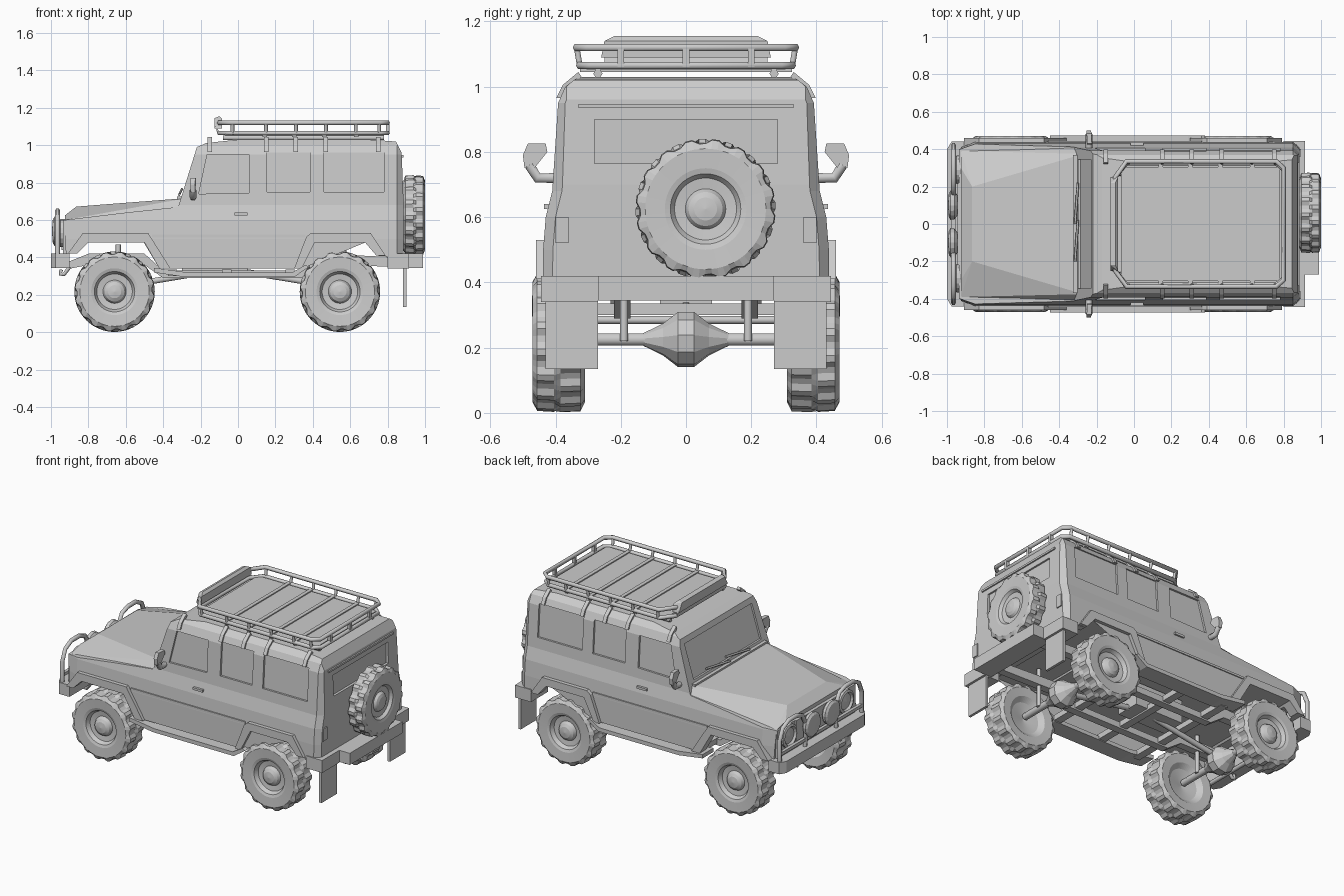
import bpy, bmesh, math
from mathutils import Vector

if "Cube" in bpy.data.objects:
    bpy.data.objects.remove(bpy.data.objects["Cube"])


def finish(name, bm):
    bmesh.ops.recalc_face_normals(bm, faces=bm.faces[:])
    me = bpy.data.meshes.new(name)
    bm.to_mesh(me)
    bm.free()
    ob = bpy.data.objects.new(name, me)
    bpy.context.collection.objects.link(ob)
    return ob


def hull(name, pts):
    bm = bmesh.new()
    vs = [bm.verts.new(p) for p in pts]
    bmesh.ops.convex_hull(bm, input=vs)
    return finish(name, bm)


def box(name, x, y, z):
    return hull(name, [(a, b, c) for a in x for b in y for c in z])


def prism_bm(profile, y0, y1):
    bm = bmesh.new()
    a = [bm.verts.new((x, y0, z)) for x, z in profile]
    b = [bm.verts.new((x, y1, z)) for x, z in profile]
    n = len(a)
    bm.faces.new(a)
    bm.faces.new(b[::-1])
    for i in range(n):
        bm.faces.new((a[i], b[i], b[(i + 1) % n], a[(i + 1) % n]))
    return bm


def bake(ob):
    dg = bpy.context.evaluated_depsgraph_get()
    return bpy.data.meshes.new_from_object(ob.evaluated_get(dg))


def tube(name, pts, r, closed=False):
    cu = bpy.data.curves.new(name, 'CURVE')
    cu.dimensions = '3D'
    cu.bevel_depth, cu.bevel_resolution, cu.use_fill_caps = r, 1, True
    sp = cu.splines.new('POLY')
    sp.points.add(len(pts) - 1)
    for p, co in zip(sp.points, pts):
        p.co = (*co, 1)
    sp.use_cyclic_u = closed
    tmp = bpy.data.objects.new(name + "_path", cu)
    bpy.context.collection.objects.link(tmp)
    me = bake(tmp)
    bpy.data.objects.remove(tmp)
    ob = bpy.data.objects.new(name, me)
    bpy.context.collection.objects.link(ob)
    return ob


def lathe(name, centre, axis, profile, n=16, tread=False):
    # profile is (radius, offset along axis); tread notches the outer rows
    ax, c = Vector(axis), Vector(centre)
    a = ax.orthogonal().normalized()
    b = ax.cross(a)
    bm = bmesh.new()
    rings = []
    for k, (r, u) in enumerate(profile):
        ring = []
        for i in range(n):
            notch = tread and r > 0.2 and ((i + 2 * (u > 0.01)) // 2) % 2
            rr = max(r, 0.001) * (0.945 if notch else 1)
            t = 2 * math.pi * i / n
            ring.append(bm.verts.new(c + ax * u + (a * math.cos(t) + b * math.sin(t)) * rr))
        rings.append(ring)
    for p, q in zip(rings, rings[1:]):
        for i in range(n):
            j = (i + 1) % n
            bm.faces.new((p[i], p[j], q[j], q[i]))
    bm.faces.new(rings[0])
    bm.faces.new(rings[-1])
    return finish(name, bm)


def cut(ob, cutter):
    m = ob.modifiers.new("cut", 'BOOLEAN')
    m.object, m.operation, m.solver = cutter, 'DIFFERENCE', 'EXACT'
    me = bake(ob)
    ob.modifiers.clear()
    ob.data = me
    bpy.data.objects.remove(cutter)


# Body shell: side profile, sliced and narrowed by height
WIDTH = [(0.34, .44), (0.5, .438), (0.6, .43), (0.68, .41), (0.95, .392), (1.0, .37), (1.03, .33)]


def half_width(x, z):
    w = WIDTH[0][1]
    for (z0, w0), (z1, w1) in zip(WIDTH, WIDTH[1:]):
        if z >= z0:
            w = w0 + (w1 - w0) * min((z - z0) / (z1 - z0), 1)
    w -= 0.03 * min(max((x - .85) / .035, 0), 1)
    return w - 0.03 * min(max((-.85 - x) / .08, 0), 1)


bm = prism_bm([(-.92, .42), (-.86, .42), (-.80, .48), (-.50, .48), (-.42, .34), (.34, .34),
               (.41, .48), (.68, .48), (.74, .41), (.885, .40), (.885, .70), (.875, .96),
               (.845, 1.02), (.70, 1.03), (0, 1.03), (-.17, 1.012), (-.22, .99),
               (-.32, .67), (-.60, .64), (-.93, .60)], -1, 1)
bmesh.ops.triangulate(bm, faces=bm.faces[:])
for co, no in [((0, 0, z), (0, 0, 1)) for z, _ in WIDTH[1:-1]] + [((x, 0, 0), (1, 0, 0)) for x in (-.85, .85)]:
    bmesh.ops.bisect_plane(bm, geom=bm.verts[:] + bm.edges[:] + bm.faces[:],
                           plane_co=co, plane_no=no, dist=1e-5)
for v in bm.verts:
    v.co.y *= half_width(v.co.x, v.co.z)
body = finish("body", bm)

# Recessed windows, windscreen and open underside
WINDOWS = [[(-.21, .74), (.06, .745), (.06, .95), (-.165, .95)],
           [(.155, .75), (.385, .75), (.385, .962), (.155, .962)],
           [(.46, .75), (.78, .75), (.78, .962), (.46, .962)]]
for s in (1, -1):
    for w in WINDOWS:
        inner = [(x, s * (.386 - .067 * (z - .85)), z) for x, z in w]
        cut(body, hull("cutter", inner + [(x, s * .6, z) for x, z in w]))
cut(body, hull("cutter", [(x, y, z) for y in (-.345, .345) for x, z in
                          ((-.4, .74), (-.286, .74), (-.219, .955), (-.4, .955))]))
cut(body, box("cutter", (.866, 1), (-.28, .28), (.765, .90)))
cut(body, box("cutter", (-.87, .86), (-.395, .395), (.2, .47)))

# Bonnet, scuttle and wipers
hull("bonnet", [(x, s * y, z) for s in (1, -1) for x, y, z in
                ((-.925, .39, .60), (-.925, .30, .625), (-.865, .20, .672), (-.27, .375, .718),
                 (-.31, .412, .665), (-.925, .39, .56), (-.28, .40, .62))])
box("scuttle", (-.325, -.27), (-.37, .37), (.70, .725))
for s in (1, -1):
    tube("wiper", [(-.315, s * .1 - .1, .735), (-.30, s * .1 + .12, .765)], .007)

# Grille, lamps and front bumper
box("grille", (-.945, -.91), (-.22, .22), (.44, .60))
box("front_panel", (-.935, -.90), (-.40, .40), (.42, .60))
hull("front_bumper", [(x, s * y, z) for s in (1, -1) for z in (.345, .42)
                      for x, y in ((-1, .40), (-.975, .44), (-.90, .44))])
for s in (1, -1):
    lathe("headlight", (-.93, s * .29, .53), (-1, 0, 0), [(.075, -.02), (.075, .02), (.06, .025), (.05, .012), (0, .02)])
    lathe("driving_lamp", (-.955, s * .10, .54), (-1, 0, 0), [(.03, -.03), (.075, .005), (.078, .025), (.065, .035), (0, .04)])
    tube("brush_guard", [(-.965, s * y, z) for y, z in
                         ((.16, .41), (.15, .56), (.19, .63), (.25, .65), (.33, .65), (.39, .62), (.42, .55), (.42, .41))], .014)
    tube("tow_hook", [(-.90, s * .22, .35), (-.93, s * .22, .31), (-.95, s * .22, .31), (-.945, s * .22, .335)], .012)
    # Door mirrors
    tube("mirror_arm", [(-.24, s * .39, .72), (-.24, s * .455, .72), (-.24, s * .48, .76)], .018)
    hull("mirror", [(x - .05 * (y - .42), s * y, z) for x in (-.25, -.225) for y, z in
                    ((.465, .75), (.495, .75), (.50, .79), (.485, .825), (.43, .825), (.425, .80))])
box("guard_crossbar", (-.975, -.955), (-.42, .42), (.455, .475))

# Wheel arch flares, steps and side trim
FLARES = {"rear_flare": [(.30, .34), (.365, .51), (.39, .53), (.71, .53), (.79, .41),
                         (.74, .41), (.68, .48), (.41, .48), (.34, .34)],
          "front_flare": [(-.91, .42), (-.83, .53), (-.48, .53), (-.36, .34),
                          (-.42, .34), (-.50, .48), (-.80, .48), (-.86, .42)]}
STEP = [(-.45, .345), (-.27, .32), (.29, .32), (.36, .36), (.38, .35), (.30, .295), (-.28, .295), (-.45, .32)]
for s in (1, -1):
    for name, p in FLARES.items():
        finish(name, prism_bm(p, s * .41, s * .46))
    finish("side_step", prism_bm(STEP, s * .36, s * .472))
    box("side_trim", (-.46, .36), (s * .43, s * .444), (.508, .522))
    box("door_handle", (-.02, .05), (s * .42, s * .435), (.625, .64))

# Wheels
TYRE = [(0, -.03), (.10, -.05), (.13, -.075), (.185, -.08), (.212, -.066), (.215, -.005),
        (.215, .015), (.212, .066), (.185, .08), (.125, .076), (.108, .07), (.095, .045),
        (.062, .04), (.052, .06), (.035, .07), (0, .075)]
for x in (-.66, .545):
    for s in (1, -1):
        lathe("wheel", (x, s * .39, .217), (0, s, 0), TYRE, 64, True)
        tube("shock_absorber", [(x + .02, s * .19, .22), (x + .02, s * .19, .47)], .014)
    # Axle and differential
    tube("axle", [(x, -.34, .225), (x, .34, .225)], .022)
    lathe("differential", (x, 0, .225), (0, 1, 0), [(.02, -.13), (.05, -.07), (.085, -.025), (.085, .025), (.05, .07), (.02, .13)], 10)
    tube("drive_shaft", [(x, 0, .24), (-.06, 0, .34)], .018)
lathe("spare_wheel", (.942, .06, .625), (1, 0, 0), [(r, u * .72) for r, u in TYRE], 64, True)
tube("steering_rod", [(-.85, -.33, .285), (-.85, .33, .285)], .014)

# Ladder frame
for s in (1, -1):
    finish("frame_rail", prism_bm([(-.90, .38), (-.80, .42), (-.50, .42), (-.40, .33), (.35, .33), (.44, .42), (.88, .40),
                                   (.88, .35), (.44, .36), (.35, .29), (-.40, .29), (-.50, .36), (-.80, .36), (-.90, .34)],
                                  s * .17, s * .22))
for x in (-.35, -.06, .28):
    box("cross_member", (x - .025, x + .025), (-.40, .40), (.30, .335))
box("gearbox", (-.30, .05), (-.08, .08), (.31, .46))

# Rear bumper, mud flaps and spare carrier
box("rear_bumper", (.86, .99), (-.27, .27), (.345, .42))
box("spare_carrier", (.87, .91), (-.05, .17), (.52, .73))
for s in (1, -1):
    box("bumper_corner", (.80, .915), (s * .27, s * .445), (.34, .42))
    box("mud_flap", (.883, .90), (s * .27, s * .43), (.135, .345))
    box("tail_light", (.86, .892), (s * .36, s * .40), (.52, .60))
box("rear_gutter", (.84, .885), (-.33, .33), (.935, .947))

# Roof rack: rails, posts, floor boards and feet


def outline(z, g):
    half = [(-.10, .25), (-.04, .325 + g), (.76, .325 + g), (.80, .29 + g)]
    return [(x, y, z) for x, y in half] + [(x, -y, z) for x, y in half[::-1]]


tube("rack_top_rail", outline(1.12, .01), .013, True)
tube("rack_bottom_rail", outline(1.065, 0), .013, True)
for x0, x1 in ((-.07, .135), (.15, .295), (.31, .455), (.47, .625), (.64, .78)):
    box("rack_board", (x0, x1), (-.305, .305), (1.052, 1.068))
for x in (.142, .302, .462, .632):
    box("rack_cross_bar", (x - .012, x + .012), (-.325, .325), (1.045, 1.075))
for s in (1, -1):
    for x in (-.03, .15, .31, .47, .63, .755):
        tube("rack_post", [(x, s * .325, 1.06), (x, s * .335, 1.12)], .010)
    for x in (-.15, .15, .31, .47, .75):
        hull("roof_bracket", [(x + d, s * y, z) for d in (-.012, .012) for y, z in
                              ((.398, .965), (.385, .965), (.378, 1.005), (.33, 1.045), (.32, 1.03))])
    tube("rack_runner", [(-.08, s * .27, 1.04), (.78, s * .27, 1.04)], .014)
for y in (-.2, 0, .2):
    box("rack_rear_post", (.79, .81), (y - .01, y + .01), (1.06, 1.12))
# Light bar across the rack front
hull("rack_light_bar", [(x, s * y, z) for s in (1, -1) for x, y, z in
                        ((-.125, .25, 1.09), (-.125, .22, 1.145), (-.10, .22, 1.155), (-.085, .25, 1.14), (-.085, .26, 1.09))])
hull("rack_wind_plate", [(x, s * .25, z) for s in (1, -1) for x, z in
                         ((-.11, 1.06), (-.10, 1.06), (-.12, 1.10), (-.11, 1.10))])
